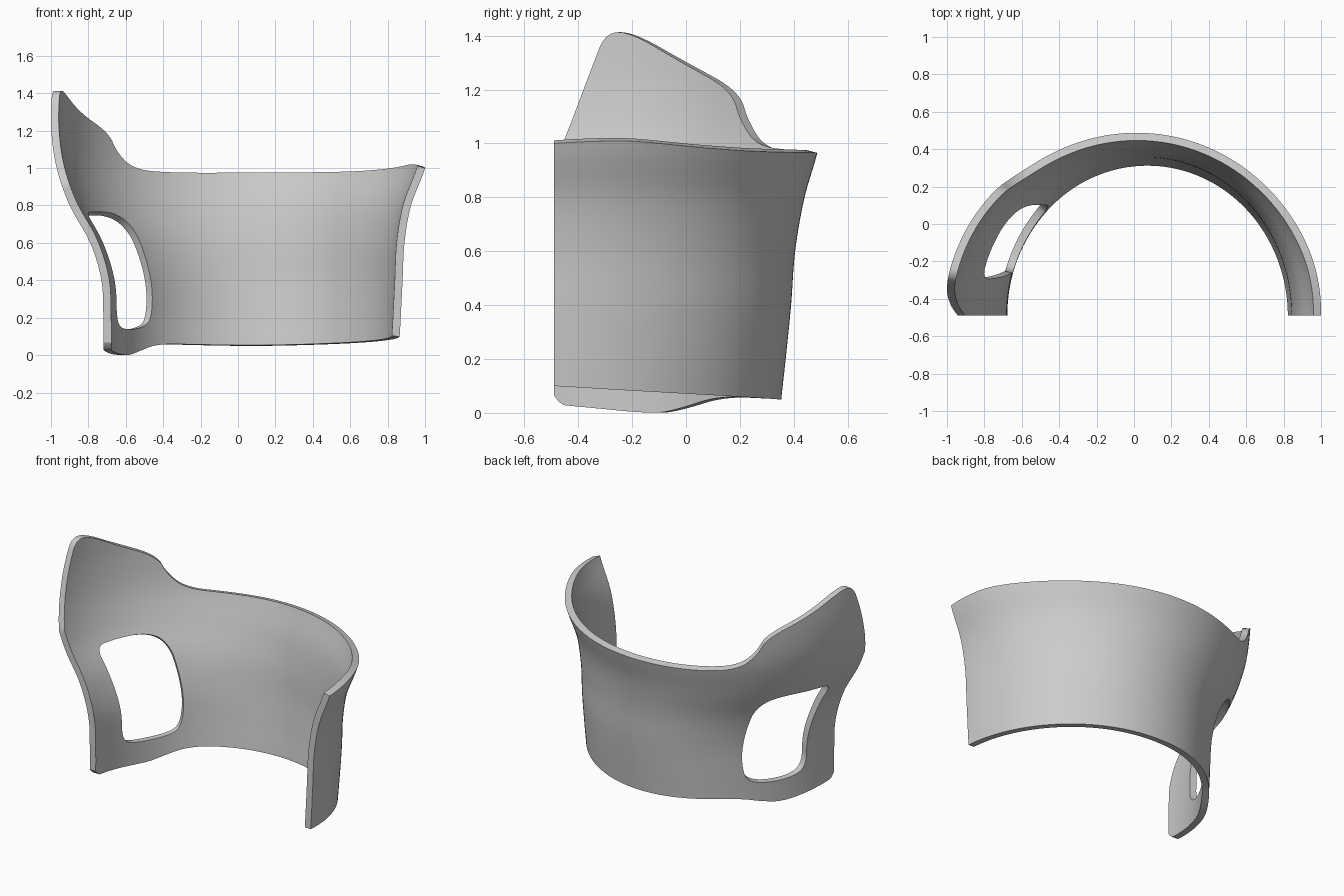
import bpy
import bmesh
from math import asin, sin, cos, pi
from mathutils import Vector

cube = bpy.data.objects.get("Cube")
if cube:
    bpy.data.objects.remove(cube, do_unlink=True)

FRONT = -0.49
WALL = 0.042
STEP = 0.2
# Half-ellipse extents at evenly spaced heights
LEFT_X = [0.72, 0.72, 0.73, 0.79, 0.90, 0.97, 1.005, 1.015]
RIGHT_X = [0.86, 0.87, 0.88, 0.89, 0.925, 1.0, 1.04, 1.05]
DEPTH = [0.84, 0.86, 0.88, 0.895, 0.93, 0.985, 1.0, 1.0]


def sample(values, z):
    """Smooth interpolation through evenly spaced values."""
    s = max(0, min(z / STEP, len(values) - 1.001))
    i = int(s)
    f = s - i
    p = [values[max(0, min(i + k, len(values) - 1))] for k in (-1, 0, 1, 2)]
    m0, m1 = (p[2] - p[0]) / 2, (p[3] - p[1]) / 2
    d = p[2] - p[1]
    return p[1] + f * (m0 + f * (3 * d - 2 * m0 - m1 + f * (m0 + m1 - 2 * d)))


def surface(t, z):
    left, right = sample(LEFT_X, z), sample(RIGHT_X, z)
    x = (right - left) / 2 - (right + left) / 2 * cos(t)
    return Vector((x, FRONT + sample(DEPTH, z) * sin(t), z))


def wrap(co):
    """Bend a flat point (angle, height, layer) onto the curved wall."""
    t, z, layer = co
    e = 0.01
    across = surface(t + e, z) - surface(t - e, z)
    up = surface(t, z + e) - surface(t, z - e)
    return surface(t, z) + across.cross(up).normalized() * WALL * layer


def to_angle(points, right=False):
    flat = []
    for y, z in points:
        t = asin((y - FRONT) / sample(DEPTH, z))
        flat.append((pi - t if right else t, z))
    return flat


def rounded(points, rounds=3):
    """Corner cutting on a closed outline."""
    for _ in range(rounds):
        cut = []
        for a, b in zip(points, points[1:] + points[:1]):
            a, b = Vector(a), Vector(b)
            cut += [a.lerp(b, 0.25), a.lerp(b, 0.75)]
        points = cut
    return points


def solid(name, bm, height):
    new = bmesh.ops.extrude_face_region(bm, geom=bm.faces[:])["geom"]
    verts = [g for g in new if isinstance(g, bmesh.types.BMVert)]
    bmesh.ops.translate(bm, verts=verts, vec=(0, 0, height))
    bmesh.ops.recalc_face_normals(bm, faces=bm.faces[:])
    mesh = bpy.data.meshes.new(name)
    bm.to_mesh(mesh)
    bm.free()
    obj = bpy.data.objects.new(name, mesh)
    bpy.context.collection.objects.link(obj)
    return obj


def prism(name, outline):
    bm = bmesh.new()
    bm.faces.new([bm.verts.new((p[0], p[1], -0.5)) for p in outline])
    obj = solid(name, bm, 2)
    obj.hide_render = True
    return obj


# Flat gridded sheet that becomes the curved wall
bm = bmesh.new()
bmesh.ops.create_grid(bm, x_segments=110, y_segments=40, size=1)
for v in bm.verts:
    v.co = ((v.co.x + 1) * pi / 2, 0.68 + 0.813 * v.co.y, 0)
wall = solid("curved_wall", bm, 1)

# Trim outline: lower lobe, front edge, raised flap, then the low side
lobe_and_flap = to_angle([
    (0.3, 0.053), (0.14, 0.06), (0.0, 0.015), (-0.1, -0.005), (-0.41, 0.025),
    (-0.47, 0.03), (-0.52, 0.12), (-0.55, 0.2), (-0.55, 0.75), (-0.45, 1.0),
    (-0.34, 1.29), (-0.29, 1.41), (-0.2, 1.415), (0.0, 1.3), (0.2, 1.19),
    (0.23, 1.08), (0.29, 0.985), (0.4, 0.965)])
low_side = to_angle([
    (0.3, 0.967), (0.1, 0.98), (-0.05, 0.995), (-0.2, 1.01), (-0.35, 1.008),
    (-0.49, 1.0), (-0.6, 0.99), (-0.6, 0.106), (-0.49, 0.1), (-0.2, 0.082),
    (0.1, 0.065), (0.3, 0.053)], right=True)
outline = lobe_and_flap + [(pi / 2, 0.965)] + low_side + [(pi / 2, 0.048)]
trim = prism("trim_cutter", rounded(outline))

# Rounded window beneath the flap
window = prism("window_cutter", rounded(to_angle([
    (0.12, 0.2), (0.05, 0.14), (-0.15, 0.135), (-0.25, 0.18), (-0.25, 0.35),
    (-0.28, 0.6), (-0.29, 0.74), (-0.15, 0.747), (0.06, 0.747), (0.13, 0.68),
    (0.13, 0.5)])))

bpy.ops.object.select_all(action="DESELECT")
bpy.context.view_layer.objects.active = wall
wall.select_set(True)
for cutter, operation in ((trim, "INTERSECT"), (window, "DIFFERENCE")):
    mod = wall.modifiers.new(cutter.name, "BOOLEAN")
    mod.operation = operation
    mod.solver = "EXACT"
    mod.object = cutter
    bpy.ops.object.modifier_apply(modifier=mod.name)
    bpy.data.objects.remove(cutter, do_unlink=True)

# Bend the trimmed sheet into shape
for v in wall.data.vertices:
    v.co = wrap(v.co)
wall.data.update()

grey = bpy.data.materials.new("light_grey")
grey.use_nodes = True
grey.diffuse_color = (0.6, 0.6, 0.6, 1)
grey.node_tree.nodes["Principled BSDF"].inputs["Base Color"].default_value = grey.diffuse_color
wall.data.materials.clear()
wall.data.materials.append(grey)
bpy.ops.object.shade_smooth_by_angle()
